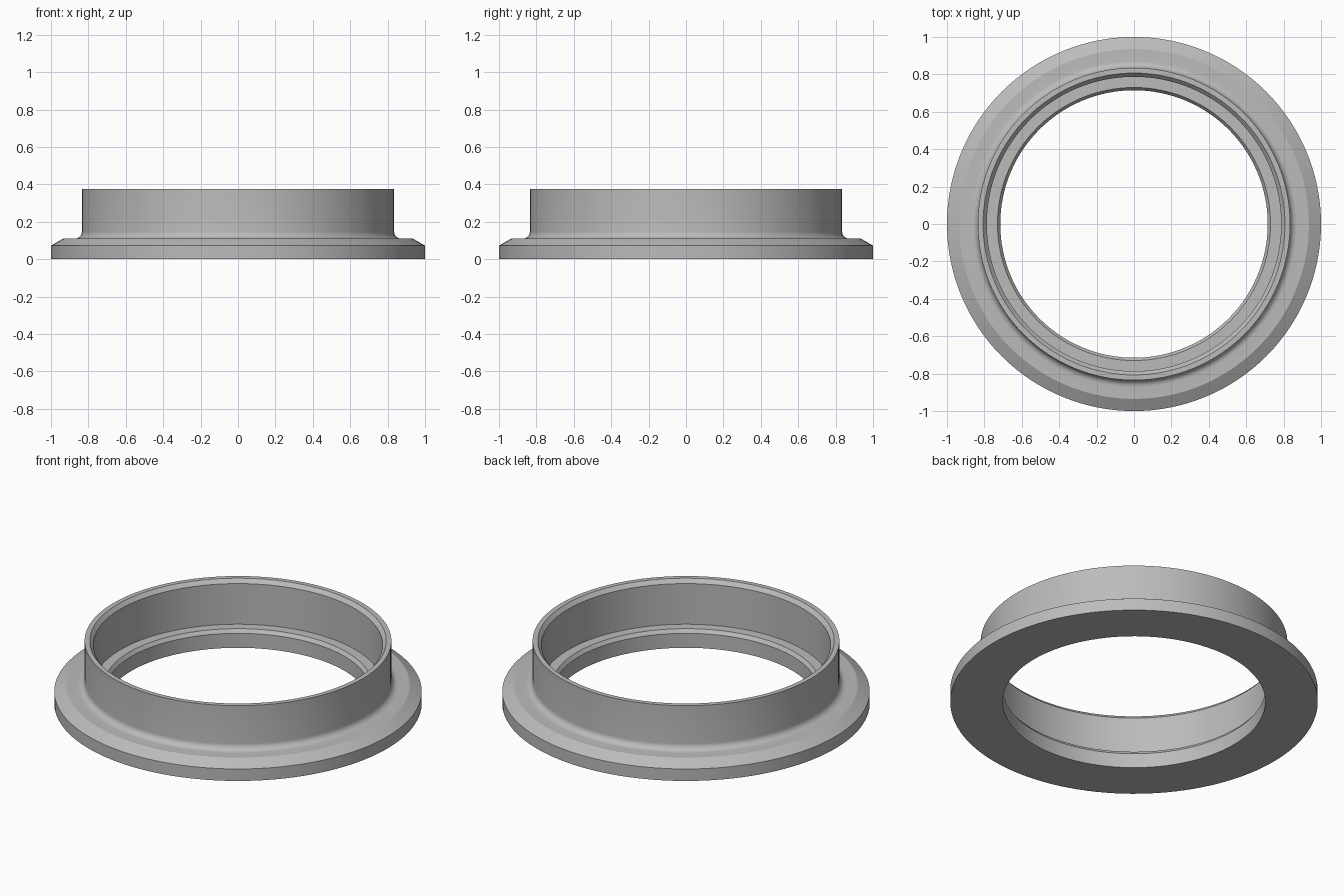
import bpy, bmesh, math

cube = bpy.data.objects.get("Cube")
if cube:
    bpy.data.objects.remove(cube, do_unlink=True)

SEGMENTS = 128

# Single grey material
grey = bpy.data.materials.new("plain_grey")
grey.use_nodes = True
colour = (0.5, 0.5, 0.5, 1)
grey.diffuse_color = colour
grey.node_tree.nodes["Principled BSDF"].inputs["Base Color"].default_value = colour

# Concave fillet between flange and collar
fillet_r = 0.037
fillet = []
for i in range(9):
    a = math.radians(270 - 90 * i / 8)
    fillet.append((0.872 + fillet_r * math.cos(a), 0.147 + fillet_r * math.sin(a)))

# Closed cross-section as (radius, height)
profile = [(0.715, 0), (1, 0), (1, 0.072), (0.935, 0.11)]     # flange
profile += fillet                                            # fillet
profile += [(0.835, 0.375), (0.807, 0.375), (0.787, 0.352)]  # collar and rim chamfer
profile += [(0.787, 0.108), (0.73, 0.108), (0.715, 0.087)]   # inner ledge and bore

# Revolve the cross-section around the vertical axis
bm = bmesh.new()
rings = []
for s in range(SEGMENTS):
    a = math.tau * s / SEGMENTS
    rings.append([bm.verts.new((r * math.cos(a), r * math.sin(a), z)) for r, z in profile])
n = len(profile)
for s in range(SEGMENTS):
    here, ahead = rings[s], rings[(s + 1) % SEGMENTS]
    for i in range(n):
        j = (i + 1) % n
        bm.faces.new((here[i], ahead[i], ahead[j], here[j]))
bmesh.ops.recalc_face_normals(bm, faces=bm.faces)

mesh = bpy.data.meshes.new("flanged_ring")
bm.to_mesh(mesh)
bm.free()
mesh.materials.append(grey)
ring = bpy.data.objects.new("flanged_ring", mesh)
bpy.context.collection.objects.link(ring)

# Smooth curved walls, keep machined edges sharp
bpy.ops.object.select_all(action='DESELECT')
ring.select_set(True)
bpy.context.view_layer.objects.active = ring
bpy.ops.object.shade_smooth_by_angle(angle=math.radians(25))
